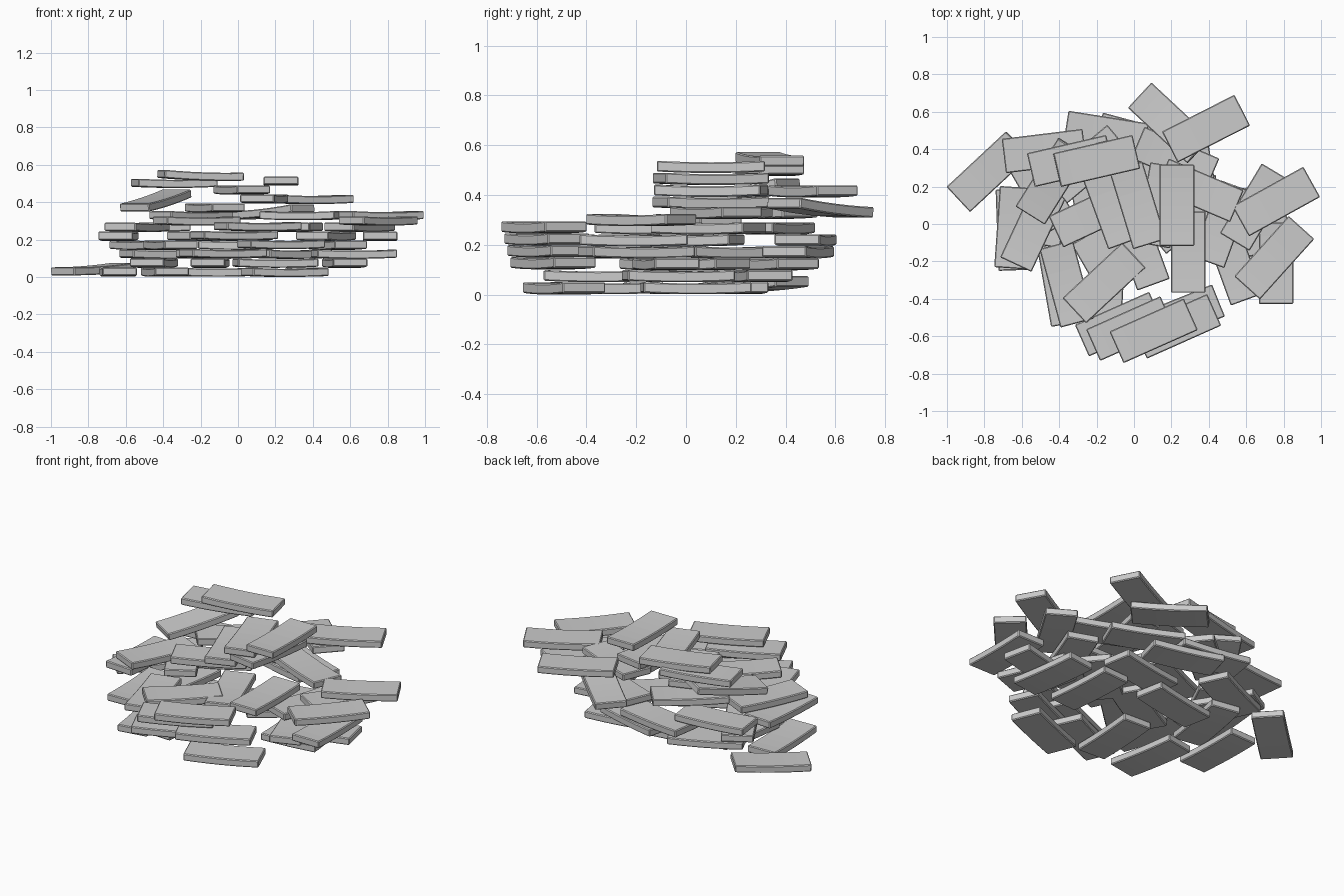
import bpy, bmesh, math
from mathutils import Matrix

if "Cube" in bpy.data.objects:
    bpy.data.objects.remove(bpy.data.objects["Cube"])

L, W, T = 0.435, 0.185, 0.043
STEP = 0.048   # height of one layer


# One gently sagging slab with softened edges
def slab_mesh():
    bm = bmesh.new()
    rings = []
    for i in range(7):
        u = i / 6 * 2 - 1
        dz = 0.006 * u * u - 0.002
        rings.append([bm.verts.new((u * L / 2, y * W / 2, z * T / 2 + dz))
                      for y, z in ((-1, -1), (1, -1), (1, 1), (-1, 1))])
    for a, b in zip(rings, rings[1:]):
        for k in range(4):
            bm.faces.new((a[k], b[k], b[(k + 1) % 4], a[(k + 1) % 4]))
    bm.faces.new(rings[0])
    bm.faces.new(rings[-1][::-1])
    bmesh.ops.recalc_face_normals(bm, faces=bm.faces)
    edges = [e for e in bm.edges if len(e.link_faces) == 2 and e.calc_face_angle() > 1]
    bmesh.ops.bevel(bm, geom=edges, offset=0.005, segments=1, affect='EDGES')
    me = bpy.data.meshes.new("slab")
    bm.to_mesh(me)
    bm.free()
    return me


mesh = slab_mesh()


def slab(name, x, y, z, heading, tilt=0):
    ob = bpy.data.objects.new(name, mesh)
    ob.matrix_world = (Matrix.Translation((x, y, z))
                       @ Matrix.Rotation(math.radians(heading), 4, 'Z')
                       @ Matrix.Rotation(math.radians(tilt), 4, 'Y'))
    bpy.context.collection.objects.link(ob)


# Front stack: parallel slabs pushed back and forth
slab("front_base_slab", 0.25, -0.49, 0.024, 22)
for i, x in enumerate((-0.08, 0.23, -0.02, 0.105)):
    slab("front_stack_slab", x, -0.535 - 0.012 * i, 0.125 + STEP * i, 24)

# Central stack: slabs pointing front to back, overlapping sideways
for i, (x, heading) in enumerate(((-0.125, 110), (0.14, 80), (0.02, 107), (0.23, 90))):
    slab("central_stack_slab", x, 0.10, 0.368 + STEP * i, heading)

# Top pair
for i in range(2):
    slab("top_slab", -0.34 + 0.14 * i, 0.337, 0.5 + 0.04 * i, 13, 2 * i)

# Tilted slabs leaning at the edges of the pile
slab("left_outlying_slab", -0.78, 0.28, 0.038, 43, -3)
slab("back_leaning_slab", 0.19, 0.54, 0.345, -43, -5)
slab("left_leaning_slab", -0.44, 0.23, 0.405, 58, -10)

# Loose slabs of the pile: layer number -> x, y, heading
loose = {
    0: ((-.64, -.03, 92), (-.39, -.32, 100), (-.12, .2, 11), (.36, .04, 94)),
    1: ((-.15, -.35, 87), (-.45, .1, 80), (.2, .3, 10), (.57, -.03, 98)),
    2: ((.62, -.08, 12), (-.4, .36, 25), (-.1, -.08, 30), (.28, .05, 40)),
    3: ((.53, -.20, 110), (-.36, -.32, 105), (.02, .45, -15), (-.5, .18, 120)),
    4: ((.76, -.21, 90), (-.64, -.02, 86), (-.15, .48, -9), (.03, -.12, 110),
        (.47, .0, 70), (-.16, -.315, 43)),
    5: ((-.54, -.02, 65), (-.48, .39, 7), (.65, .09, 59), (.29, -.15, 90),
        (.22, .35, -23)),
    5.7: ((.75, -.18, 48), (-.22, .05, 25)),
    6.3: ((.76, .12, 29), (.35, .18, -23), (-.25, .32, 40)),
    8.1: ((.385, .51, 27),),
}
for layer, group in loose.items():
    for x, y, heading in group:
        slab("loose_slab", x, y, 0.025 + STEP * layer, heading)
